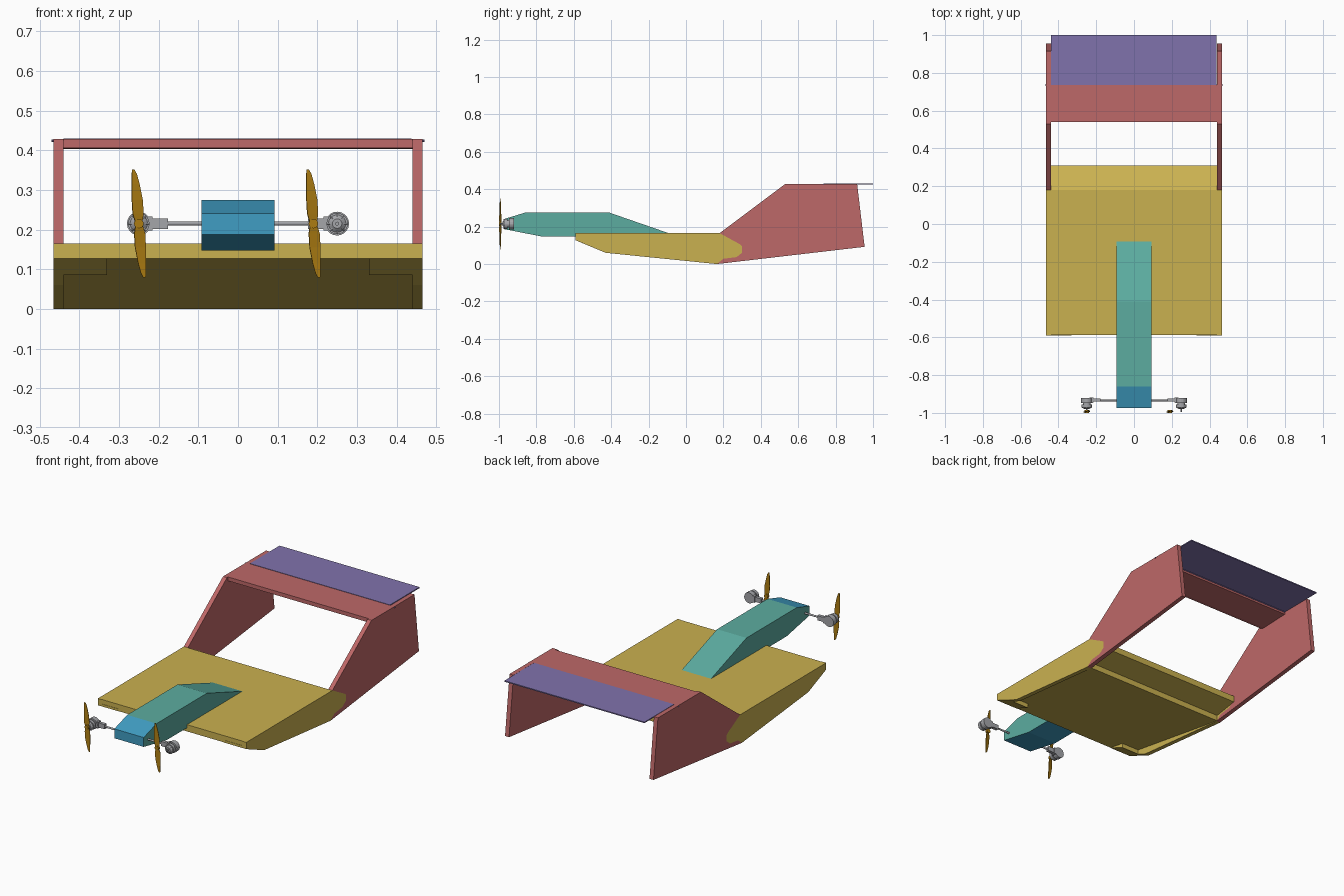
import bpy, bmesh, math
from mathutils import Matrix, Vector

if "Cube" in bpy.data.objects:
    bpy.data.objects.remove(bpy.data.objects["Cube"])


def material(name, rgb):
    m = bpy.data.materials.new(name)
    m.diffuse_color = [((c / 255 + 0.055) / 1.055) ** 2.4 for c in rgb] + [1]
    m.use_nodes = True
    m.node_tree.nodes["Principled BSDF"].inputs["Base Color"].default_value = m.diffuse_color
    return m


YELLOW = material("hull_yellow", (202, 177, 80))
RED = material("tail_red", (190, 104, 104))
TEAL = material("pod_teal", (92, 172, 160))
BLUE = material("nose_blue", (64, 158, 196))
PURPLE = material("flap_purple", (128, 114, 172))
GREY = material("motor_grey", (165, 166, 170))
BROWN = material("propeller_ochre", (172, 124, 18))


def finish(name, bm, *mats):
    bmesh.ops.recalc_face_normals(bm, faces=bm.faces)
    me = bpy.data.meshes.new(name)
    bm.to_mesh(me)
    bm.free()
    for m in mats:
        me.materials.append(m)
    ob = bpy.data.objects.new(name, me)
    bpy.context.collection.objects.link(ob)
    return ob


def prism(name, profile, x0, x1, *mats):
    """Extrude a (y, z) side profile from x0 to x1."""
    bm = bmesh.new()
    a = [bm.verts.new((x0, y, z)) for y, z in profile]
    b = [bm.verts.new((x1, y, z)) for y, z in profile]
    bm.faces.new(a)
    bm.faces.new(b[::-1])
    n = len(a)
    for i in range(n):
        j = (i + 1) % n
        bm.faces.new((a[i], b[i], b[j], a[j]))
    return finish(name, bm, *mats)


def add_box(bm, centre, size):
    bmesh.ops.create_cube(bm, size=1, matrix=Matrix.Translation(centre) @ Matrix.Diagonal((*size, 1)))


def add_rod(bm, p, q, r, n=16, r2=None):
    p, q = Vector(p), Vector(q)
    rot = (q - p).to_track_quat('Z', 'Y').to_matrix().to_4x4()
    bmesh.ops.create_cone(bm, cap_ends=True, segments=n, radius1=r, radius2=r if r2 is None else r2,
                          depth=(q - p).length, matrix=Matrix.Translation((p + q) / 2) @ rot)


# Wide hull with raised tunnel floor and stepped trailing ramp
prism("hull", [(-.588, .165), (.18, .165), (.31, .09), (.31, .055), (.17, .032),
               (.17, 0), (-.588, .127)], -.44, .44, YELLOW)

# Side walls, corner gussets and tail fins on both sides
seam = [(.18, .165), (.22, .143), (.29, .105), (.30, .095), (.30, .06), (.27, .037), (.2, .028), (.165, 0)]
for s, side in ((-1, "left"), (1, "right")):
    prism("side_wall_" + side, [(-.59, .165)] + seam + [(-.43, .06), (-.59, .127)], s * .44, s * .465, YELLOW)
    prism("corner_gusset_" + side, [(-.59, .14), (-.59, .127), (-.49, .085), (-.49, .13)], s * .33, s * .44, YELLOW)
    prism("tail_fin_" + side, [(.53, .428), (.915, .428), (.955, .092)] + seam[::-1], s * .44, s * .465, RED)

# Tailplane, hinge rod and flap between the fins
prism("tailplane", [(.54, .428), (.735, .428), (.735, .41), (.56, .403), (.54, .406)], -.44, .44, RED)
bm = bmesh.new()
add_rod(bm, (-.47, .735, .424), (.47, .735, .424), .003, 8)
finish("hinge_rod", bm, PURPLE)
prism("elevator_flap", [(.735, .43), (1, .43), (1, .424), (.735, .424)], -.44, .437, PURPLE)

# Central pod: teal sides and back, blue nose and underside
pod = prism("pod", [(-.975, .24), (-.86, .275), (-.41, .275), (-.09, .164), (-.3, .147),
                    (-.77, .147), (-.975, .187)], -.092, .092, TEAL, BLUE)
for f in pod.data.polygons:
    f.material_index = int(f.normal.y < -.1 or f.normal.z < -.5)

# Axle through the nose
bm = bmesh.new()
add_rod(bm, (-.2, -.935, .215), (.2, -.935, .215), .005, 12)
finish("motor_axle", bm, GREY)

# Motor arms, mounts and spoked motors
for s, side in ((-1, "left"), (1, "right")):
    bm = bmesh.new()
    x, z = s * .25, .215
    add_box(bm, (s * .199, -.932, z), (.045, .018, .026))
    add_box(bm, (s * .225, -.932, z), (.02, .025, .036))
    add_rod(bm, (x, -.947, z), (x, -.92, z), .030, 20)
    add_rod(bm, (x, -.955, z), (x, -.945, z), .021, 20)
    add_rod(bm, (x, -.972, z), (x, -.955, z), .027, 20)
    add_rod(bm, (x, -.98, z), (x, -.972, z), .012, 20, .022)
    for k in range(8):
        a = k * math.tau / 8
        c, d = math.cos(a), math.sin(a)
        add_rod(bm, (x + .008 * c, -.977, z + .008 * d), (x + .026 * c, -.972, z + .026 * d), .002, 6)
    add_rod(bm, (x, -.994, z), (x, -.975, z), .005, 10)
    finish("motor_" + side, bm, GREY)

# Propellers: two twisted blades lofted from the hub, same hand on both sides
sections = [(.0, .0, .009, .5), (.025, .002, .015, .45), (.06, .004, .0145, .35),
            (.1, .008, .010, .25), (.125, .0115, .0065, .2), (.136, .014, .003, .15)]
for cx, side in ((-.25, "left"), (.19, "right")):
    bm = bmesh.new()
    for flip in (1, -1):
        rings = []
        for r, off, half, twist in sections:
            ring = []
            for u, v in ((-half, -.0015), (half, -.0015), (half, .0015), (-half, .0015)):
                dx = u * math.cos(twist) - v * math.sin(twist) - off
                dy = u * math.sin(twist) * .7 + v
                ring.append(bm.verts.new((cx + flip * dx, -.993 + flip * dy, .215 + flip * r)))
            rings.append(ring)
        for a, b in zip(rings, rings[1:]):
            for i in range(4):
                j = (i + 1) % 4
                bm.faces.new((a[i], a[j], b[j], b[i]))
        bm.faces.new(rings[0])
        bm.faces.new(rings[-1])
    add_rod(bm, (cx, -1, .215), (cx, -.986, .215), .012, 16)
    finish("propeller_" + side, bm, BROWN)
